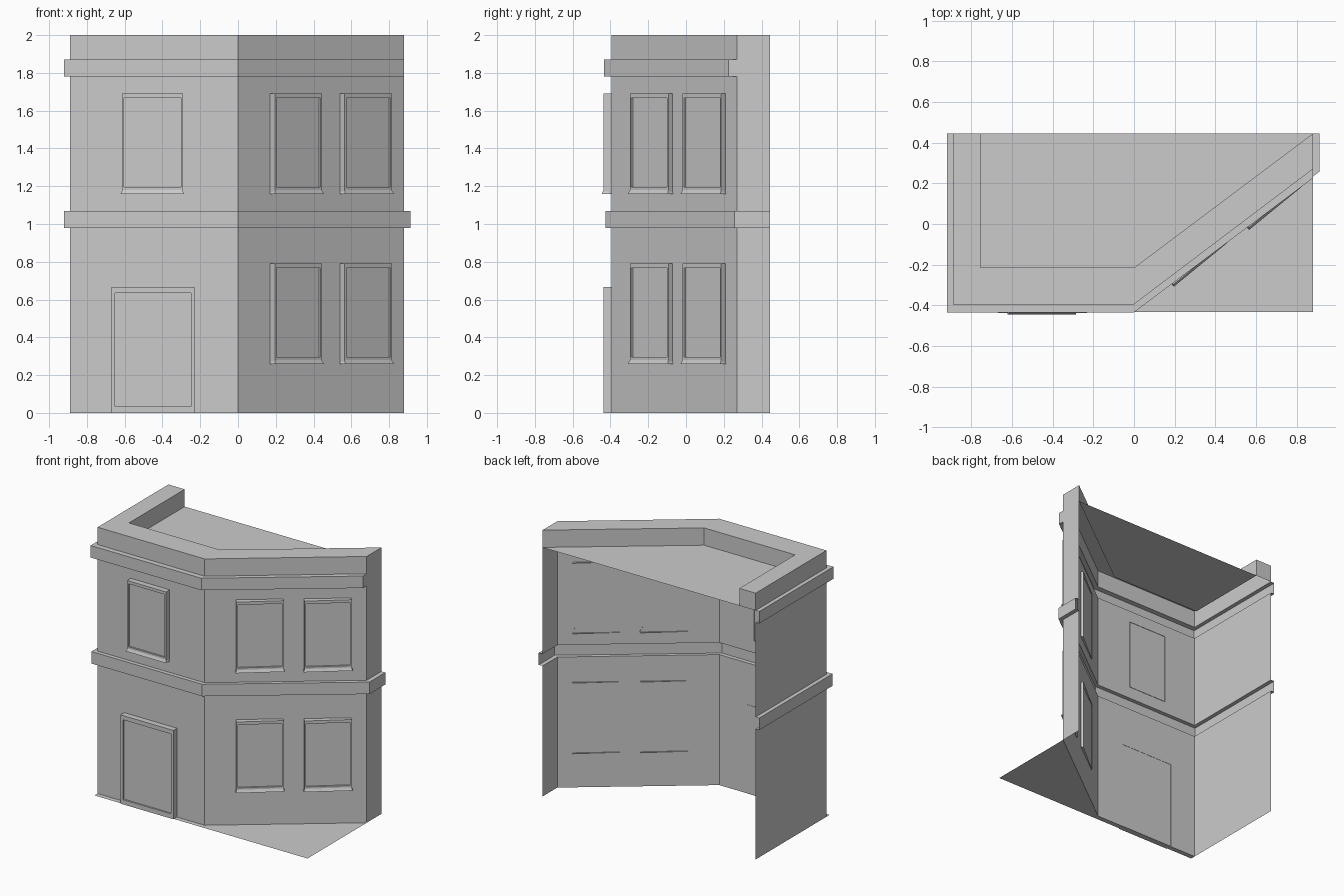
import bpy, bmesh, math
from mathutils import Matrix, Vector

cube = bpy.data.objects.get("Cube")
if cube:
    bpy.data.objects.remove(cube, do_unlink=True)

stone = bpy.data.materials.new("plain grey stone")
stone.use_nodes = True
stone.diffuse_color = (0.6, 0.6, 0.6, 1)
stone.node_tree.nodes["Principled BSDF"].inputs["Base Color"].default_value = (0.6, 0.6, 0.6, 1)


def finish(name, bm, matrix=None):
    mesh = bpy.data.meshes.new(name)
    bm.to_mesh(mesh)
    bm.free()
    mesh.materials.append(stone)
    obj = bpy.data.objects.new(name, mesh)
    if matrix:
        obj.matrix_world = matrix
    bpy.context.collection.objects.link(obj)
    return obj


def loft(bm, rows, closed=False):
    """Bridge neighbouring rows of points and return the vertex rows."""
    rings = [[bm.verts.new(p) for p in row] for row in rows]
    for low, high in zip(rings, rings[1:]):
        n = len(low)
        for i in range(n if closed else n - 1):
            j = (i + 1) % n
            bm.faces.new((low[i], low[j], high[j], high[i]))
    return rings


# Plan outlines, running left side, front, angled corner, right side
BACK = 0.445
wall = [(-0.89, BACK), (-0.89, -0.395), (0, -0.395), (0.88, 0.27), (0.88, BACK)]
belt = [(-0.92, BACK), (-0.92, -0.425), (0, -0.425), (0.912, 0.257), (0.912, BACK)]
cornice = [(-0.92, BACK), (-0.92, -0.435), (0, -0.435), (0.88, 0.225), (0.88, BACK)]
inner = [(-0.755, BACK), (-0.755, -0.215), (0, -0.215), (0.88, BACK), (0.88, BACK)]

# Open-backed shell: walls, belt course, cornice, parapet and roof in one sweep
levels = [(wall, 0), (wall, 0.98), (belt, 0.98), (belt, 1.07), (wall, 1.07),
          (wall, 1.78), (cornice, 1.78), (cornice, 1.87), (wall, 1.87),
          (wall, 2), (inner, 2), (inner, 1.87)]
bm = bmesh.new()
rings = loft(bm, [[(x, y, z) for x, y in path] for path, z in levels])
bm.faces.new(rings[-1][:4])
bm.faces.new((rings[-4][0], rings[-3][0], rings[-2][0], rings[-1][0]))
bmesh.ops.remove_doubles(bm, verts=bm.verts, dist=0.0001)
bmesh.ops.dissolve_degenerate(bm, edges=bm.edges, dist=0.0001)
finish("building_shell", bm)

# Pavement strip that squares off the angled corner
bm = bmesh.new()
kerb = [(-0.89, -0.432), (0, -0.432), (0.88, -0.432)]
loft(bm, [[(x, y, 0) for x, y in kerb], [(x, y, 0) for x, y in wall[1:4]]])
finish("pavement", bm)


def rect(x, z0, z1, y):
    return [(-x, y, z0), (x, y, z0), (x, y, z1), (-x, y, z1)]


def framed_panel(name, centre, angle, half, z0, z1, side, bottom, top, depth=0.045, recess=0.012):
    """Raised frame around a slightly sunken panel; centre lies on the front plane."""
    bm = bmesh.new()
    opening = (half - side, z0 + bottom, z1 - top)
    rings = loft(bm, [rect(half, z0, z1, depth), rect(half, z0, z1, 0),
                      rect(*opening, 0), rect(*opening, recess)], closed=True)
    bm.faces.new(rings[-1])
    place = Matrix.Translation((*centre, 0)) @ Matrix.Rotation(angle, 4, "Z")
    finish(name, bm, place)
    return place


def window(name, centre, angle, z0, height):
    half = 0.162
    place = framed_panel(name + "_frame", centre, angle, half, z0, z0 + height,
                         0.012, 0.035, 0.022)
    # Sloping sill, wider and deeper at its foot
    bm = bmesh.new()
    rings = loft(bm, [
        [(-half - 0.006, 0.03, z0), (half + 0.006, 0.03, z0),
         (half + 0.006, -0.009, z0), (-half - 0.006, -0.009, z0)],
        [(-half + 0.01, 0.03, z0 + 0.035), (half - 0.01, 0.03, z0 + 0.035),
         (half - 0.01, 0.006, z0 + 0.035), (-half + 0.01, 0.006, z0 + 0.035)]], closed=True)
    for ring in rings:
        bm.faces.new(ring)
    bmesh.ops.recalc_face_normals(bm, faces=bm.faces)
    finish(name + "_sill", bm, place)


# Front window and door
window("front_window", (-0.453, -0.437), 0, 1.16, 0.53)
framed_panel("door", (-0.45, -0.438), 0, 0.22, 0, 0.667, 0.02, 0.035, 0.032)

# Two pairs of windows on the angled corner wall
for floor, z in (("lower", 0.26), ("upper", 1.16)):
    for side, centre in (("inner", (0.32, -0.195)), ("outer", (0.69, 0.084))):
        window(f"corner_window_{floor}_{side}", centre, math.radians(39.3), z, 0.53)
